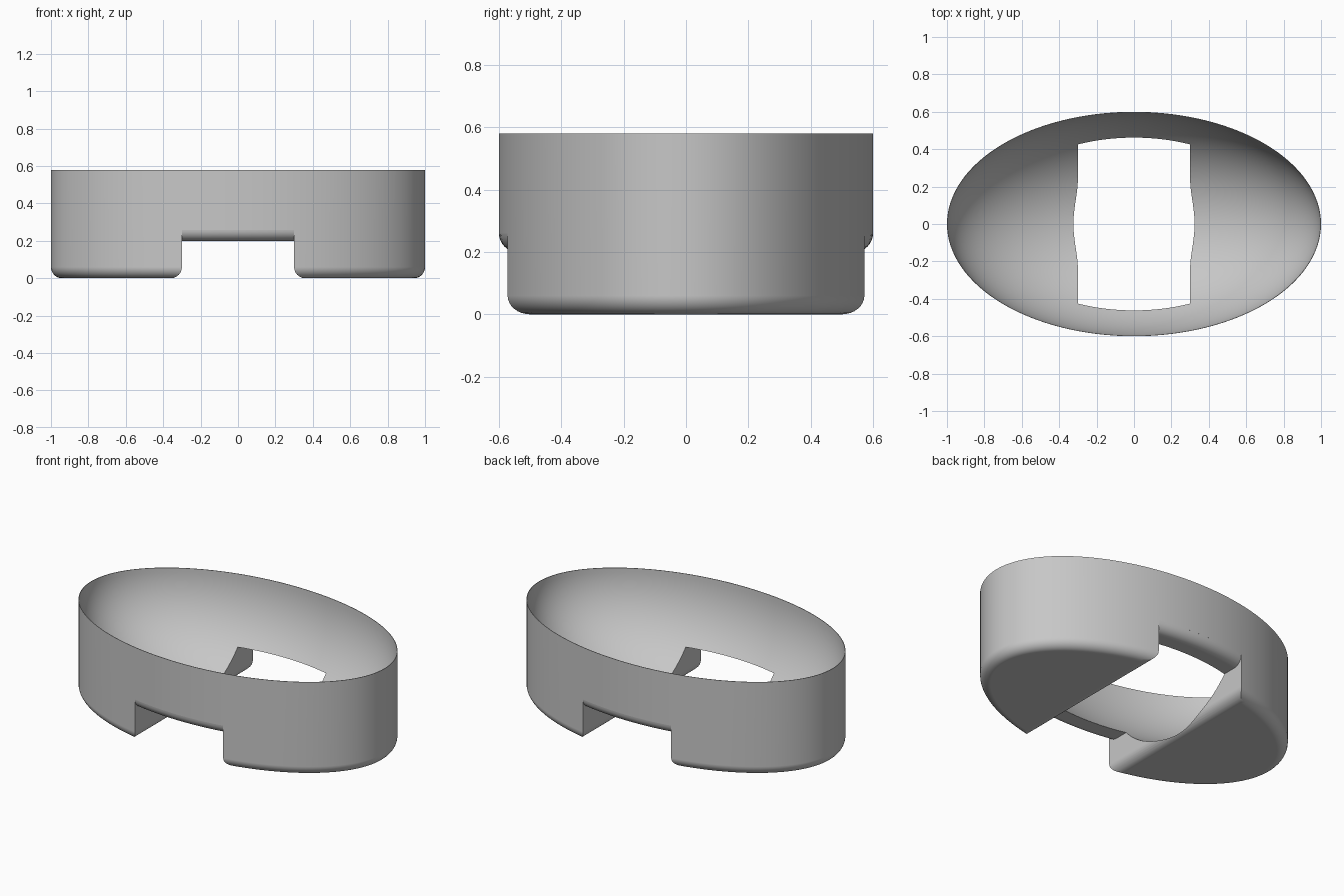
import bpy, bmesh
from math import sin, cos, pi, radians
from mathutils import Vector

cube = bpy.data.objects.get("Cube")
if cube:
    bpy.data.objects.remove(cube, do_unlink=True)

A, B, TOP = 1.0, 0.6, 0.58        # oval half axes and height
SLOT, CEIL, R = 0.3, 0.2, 0.06    # slot half width, slot ceiling, edge rounding
SEG, STEPS = 128, 8

grey = bpy.data.materials.new("plain grey")
grey.use_nodes = True
colour = (0.57, 0.57, 0.57, 1)
grey.diffuse_color = colour
grey.node_tree.nodes["Principled BSDF"].inputs["Base Color"].default_value = colour


def finish(name, bm):
    bmesh.ops.recalc_face_normals(bm, faces=bm.faces)
    mesh = bpy.data.meshes.new(name)
    bm.to_mesh(mesh)
    bm.free()
    mesh.materials.append(grey)
    obj = bpy.data.objects.new(name, mesh)
    bpy.context.collection.objects.link(obj)
    return obj


def skin(name, loops):
    """Closed solid through a stack of equal loops."""
    bm = bmesh.new()
    rings = [[bm.verts.new(p) for p in loop] for loop in loops]
    n = len(rings[0])
    for low, high in zip(rings, rings[1:]):
        for i in range(n):
            j = (i + 1) % n
            bm.faces.new((low[i], low[j], high[j], high[i]))
    bm.faces.new(rings[0][::-1])
    bm.faces.new(rings[-1])
    return finish(name, bm)


def oval(inset, z):
    pts = []
    for i in range(SEG):
        t = 2 * pi * i / SEG
        normal = Vector((cos(t) / A, sin(t) / B, 0)).normalized()
        pts.append(Vector((A * cos(t), B * sin(t), z)) - normal * inset)
    return pts


def quarter():
    """Rounded edge: (inset, height) pairs from flat underside to wall."""
    angles = [pi / 2 * i / STEPS for i in range(STEPS + 1)]
    return [(R - R * sin(t), R - R * cos(t)) for t in angles]


def puck(name, base, top):
    loops = [oval(inset, base + z) for inset, z in quarter()]
    return skin(name, loops + [oval(0, top)])


def subtract(target, cutter):
    bpy.ops.object.select_all(action='DESELECT')
    bpy.context.view_layer.objects.active = target
    target.select_set(True)
    mod = target.modifiers.new("cut", 'BOOLEAN')
    mod.operation, mod.solver, mod.object = 'DIFFERENCE', 'EXACT', cutter
    bpy.ops.object.modifier_apply(modifier=mod.name)
    bpy.data.objects.remove(cutter, do_unlink=True)


# Oval body with a rounded lower edge
body = puck("oval_body", 0, TOP)

# Slot with flared lower edges, and a rounded lip along its ceiling
side = [(SLOT + R, -0.1)] + [(SLOT + inset, z) for inset, z in quarter()]
side.append((SLOT, CEIL + R - 0.001))
outline = side + [(-x, z) for x, z in reversed(side)]
slot = skin("slot_cutter", [[(x, y, z) for x, z in outline] for y in (-1, 1)])
subtract(slot, puck("slot_ceiling", CEIL, TOP + 0.1))
subtract(body, slot)

# Bowl hollowed from the top, leaving a knife-thin rim
bm = bmesh.new()
bmesh.ops.create_uvsphere(bm, u_segments=SEG, v_segments=SEG // 2, radius=1)
bmesh.ops.scale(bm, vec=(A - 0.003, B - 0.003, 0.6), verts=bm.verts)
bmesh.ops.translate(bm, vec=(0, 0, TOP), verts=bm.verts)
subtract(body, finish("bowl_cutter", bm))

# Smooth shading with crisp corners
bpy.ops.object.select_all(action='DESELECT')
body.select_set(True)
bpy.context.view_layer.objects.active = body
bpy.ops.object.shade_smooth_by_angle(angle=radians(30))
weighted = body.modifiers.new("even shading", 'WEIGHTED_NORMAL')
weighted.keep_sharp = True
